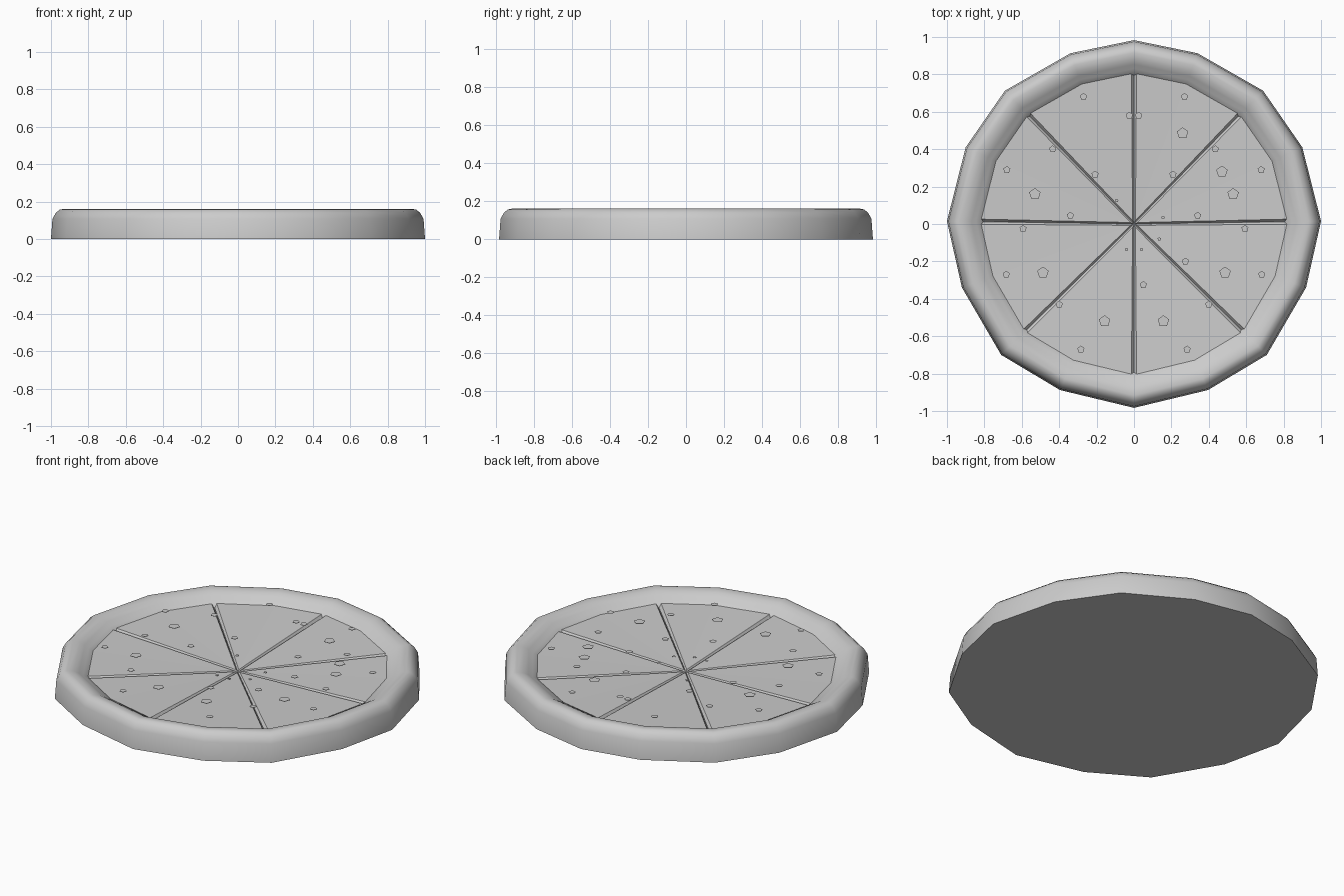
import bpy, bmesh, math
from mathutils import Vector

cube = bpy.data.objects.get("Cube")
if cube:
    bpy.data.objects.remove(cube, do_unlink=True)

COLOUR = (0.6, 0.6, 0.6, 1)
grey = bpy.data.materials.new("plain_grey")
grey.use_nodes = True
grey.diffuse_color = COLOUR
grey.node_tree.nodes["Principled BSDF"].inputs["Base Color"].default_value = COLOUR


def finish(bm, name, smooth_angle=None):
    bmesh.ops.recalc_face_normals(bm, faces=bm.faces)
    mesh = bpy.data.meshes.new(name)
    bm.to_mesh(mesh)
    bm.free()
    mesh.materials.append(grey)
    obj = bpy.data.objects.new(name, mesh)
    bpy.context.collection.objects.link(obj)
    if smooth_angle:
        bpy.ops.object.select_all(action='DESELECT')
        obj.select_set(True)
        bpy.context.view_layer.objects.active = obj
        bpy.ops.object.shade_smooth_by_angle(angle=math.radians(smooth_angle))
    return obj


# Hand-shaped sixteen-sided outline, mirrored left to right
half = [(0, 0.983), (0.34, 0.913), (0.69, 0.713), (0.9, 0.41), (1, 0.015),
        (0.92, -0.34), (0.71, -0.7), (0.395, -0.888), (0, -0.983)]
outline = [Vector((x, y, 0)) for x, y in half + [(-x, y) for x, y in half[-2:0:-1]]]
count = len(outline)
RIM = 0.84       # outline scale at the slice ends
TIP_Z, END_Z = 0.086, 0.113


def at(point, scale, z):
    return Vector((point.x * scale, point.y * scale, z))


# Crust: rounded rim, flat underside and the floor beneath the slices
profile = [(1, 0), (0.992, 0.108), (0.974, 0.14), (0.953, 0.157), (0.932, 0.161),
           (0.895, 0.154), (0.868, 0.14), (0.845, 0.124), (0.817, 0.111), (0.805, 0.085)]
bm = bmesh.new()
rings = [[bm.verts.new(at(p, s, z)) for p in outline] for s, z in profile]
for low, high in zip(rings, rings[1:]):
    for i in range(count):
        j = (i + 1) % count
        bm.faces.new((low[i], low[j], high[j], high[i]))
bm.faces.new(rings[0])
floor = bm.verts.new((0, 0, TIP_Z - 0.014))
for i in range(count):
    bm.faces.new((rings[-1][i], rings[-1][(i + 1) % count], floor))
finish(bm, "crust", 45)

# Eight slices with bevelled sides that leave V-shaped cuts between them
for n in range(count // 2):
    a, mid, b = (outline[(2 * n + k) % count] for k in range(3))
    across = (b - a).normalized()
    bm = bmesh.new()
    centre = bm.verts.new((0, 0, TIP_Z - 0.006))
    tip = bm.verts.new(at((a + b).normalized(), 0.02, TIP_Z))
    top = [bm.verts.new(at(p, RIM, END_Z) + shift)
           for p, shift in ((a, across * 0.015), (mid, Vector()), (b, across * -0.015))]
    foot = [bm.verts.new(at(p, RIM, END_Z - 0.022) + shift)
            for p, shift in ((a, across * 0.001), (mid, Vector()), (b, across * -0.001))]
    bm.faces.new((tip, top[0], top[1]))
    bm.faces.new((tip, top[1], top[2]))
    bm.faces.new((centre, foot[0], top[0], tip))
    bm.faces.new((centre, tip, top[2], foot[2]))
    for k in range(2):
        bm.faces.new((top[k], foot[k], foot[k + 1], top[k + 1]))
        bm.faces.new((centre, foot[k + 1], foot[k]))
    finish(bm, f"slice_{n + 1}")

# Toppings: thin five-sided flakes held just above the slices
both_sides = {
    0.032: [(0.53, 0.16), (0.487, -0.26), (0.157, -0.52)],
    0.02: [(0.27, 0.68), (0.68, 0.29), (0.435, 0.4), (0.025, 0.58), (0.34, 0.045),
           (0.593, -0.025), (0.683, -0.27), (0.4, -0.43), (0.284, -0.67), (0.208, 0.265)],
    0.01: [(0.04, -0.137)]}
one_side = {
    0.032: [(0.26, 0.485), (0.47, 0.28)],
    0.02: [(0.275, -0.2), (0.05, -0.325)],
    0.01: [(0.155, 0.035), (0.135, -0.08), (-0.093, 0.125)]}

bm = bmesh.new()


def topping(x, y, radius):
    z = 0.09 + 0.06 * min(1, math.hypot(x, y) / 0.55)
    low, high = [], []
    for k in range(5):
        turn = math.tau * k / 5 + math.pi / 2
        px, py = x + radius * math.cos(turn), y + radius * math.sin(turn)
        low.append(bm.verts.new((px, py, z - 0.002)))
        high.append(bm.verts.new((px, py, z)))
    bm.faces.new(high)
    bm.faces.new(low[::-1])
    for k in range(5):
        j = (k + 1) % 5
        bm.faces.new((low[k], low[j], high[j], high[k]))


for radius, spots in both_sides.items():
    for x, y in spots:
        topping(x, y, radius)
        topping(-x, y, radius)
for radius, spots in one_side.items():
    for x, y in spots:
        topping(x, y, radius)
finish(bm, "toppings")
